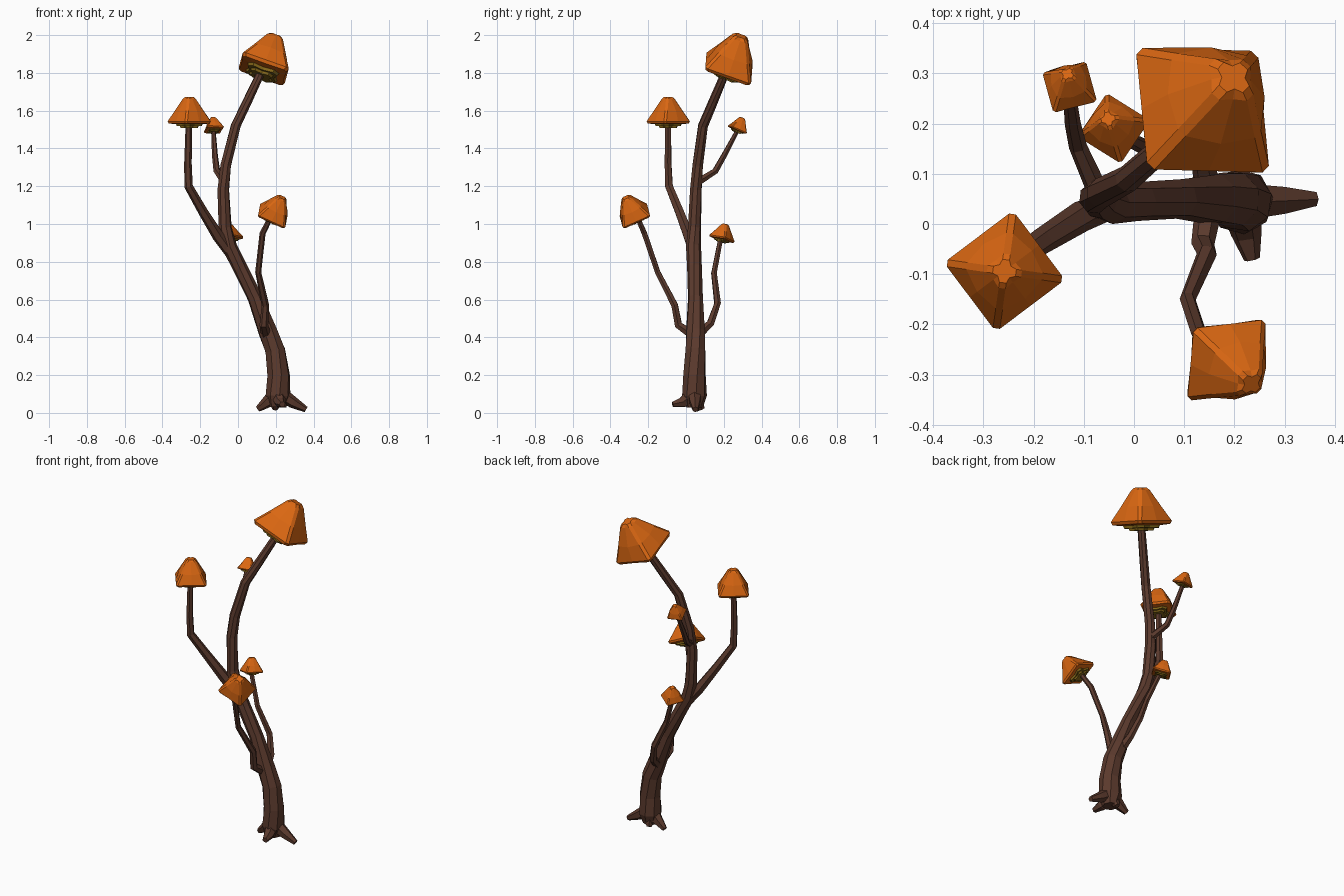
import bpy, bmesh, math
from mathutils import Vector, Matrix


def material(name, rgb):
    m = bpy.data.materials.new(name)
    m.diffuse_color = (*rgb, 1)
    return m


BARK = material("dark brown bark", (0.105, 0.042, 0.026))
ORANGE = material("orange cap", (0.70, 0.135, 0.006))
GILL = material("olive gills", (0.24, 0.14, 0.01))


def finish(name, bm, mats):
    bmesh.ops.recalc_face_normals(bm, faces=bm.faces)
    me = bpy.data.meshes.new(name)
    bm.to_mesh(me)
    bm.free()
    for m in mats:
        me.materials.append(m)
    ob = bpy.data.objects.new(name, me)
    bpy.context.collection.objects.link(ob)
    return ob


def skin(bm, rings, mats=None):
    """Bridge rings of points into a closed faceted solid."""
    vs = [[bm.verts.new(p) for p in r] for r in rings]
    n = len(vs[0])
    for k, (a, b) in enumerate(zip(vs, vs[1:])):
        for i in range(n):
            j = (i + 1) % n
            f = bm.faces.new((a[i], a[j], b[j], b[i]))
            f.material_index = mats[k] if mats else 0
    bm.faces.new(vs[0][::-1])
    f = bm.faces.new(vs[-1])
    f.material_index = mats[-1] if mats else 0


def tube(name, path, sides, twist=0.0):
    """Tapered faceted tube through (x, y, z, radius) points."""
    pts = [Vector(p[:3]) for p in path]
    rings, side = [], Vector((1, 0, 0))
    for i, p in enumerate(pts):
        t = (pts[min(i + 1, len(pts) - 1)] - pts[max(i - 1, 0)]).normalized()
        side = side - t * side.dot(t)
        if side.length < 0.1:
            side = t.orthogonal()
        side.normalize()
        up = t.cross(side)
        ring = []
        for k in range(sides):
            a = math.tau * k / sides + twist * i
            ring.append(p + (side * math.cos(a) + up * math.sin(a)) * path[i][3])
        rings.append(ring)
    bm = bmesh.new()
    skin(bm, rings)
    finish(name, bm, [BARK])


def cap(name, centre, axis, r, yaw):
    """Four-sided cap: cut ridges, bulging faces, stepped gills below."""
    axis = Vector(axis).normalized()
    q = Vector((0, 0, 1)).rotation_difference(axis).to_matrix().to_4x4()
    place = Matrix.Translation(centre) @ q @ Matrix.Rotation(math.radians(yaw), 4, 'Z')

    # (corner radius, height, ridge half width, mid-face bulge, colour above)
    profile = [(0.20, 1.14, 0.06, 0.0, 0), (0.30, 1.06, 0.06, 0.02, 0),
               (0.66, 0.52, 0.06, 0.09, 0), (1.0, 0.03, 0.06, 0.03, 0),
               (0.94, -0.07, 0.07, 0.02, 0), (0.60, -0.10, 0.12, 0.0, 1),
               (0.56, -0.19, 0.12, 0.0, 1), (0.42, -0.19, 0.10, 0.0, 1),
               (0.38, -0.27, 0.10, 0.0, 1)]
    rings = []
    for cr, z, w, bulge, _ in profile:
        ring = []
        for k in range(4):
            turn = Matrix.Rotation(k * math.pi / 2, 3, 'Z')
            m = cr * 0.5 + bulge
            for x, y in ((cr, -w), (cr, w), (m, m)):
                ring.append(place @ (turn @ Vector((x, y, z)) * r))
        rings.append(ring)
    bm = bmesh.new()
    skin(bm, rings, [p[4] for p in profile])
    finish(name, bm, [ORANGE, GILL])


# Trunk
tube("trunk", [
    (0.21, 0.045, 0.03, 0.045), (0.212, 0.045, 0.09, 0.066), (0.215, 0.045, 0.20, 0.061),
    (0.197, 0.05, 0.33, 0.056), (0.158, 0.05, 0.43, 0.052), (0.09, 0.05, 0.61, 0.040),
    (0.01, 0.045, 0.77, 0.039), (-0.045, 0.04, 0.88, 0.040), (-0.068, 0.045, 0.98, 0.035),
    (-0.078, 0.052, 1.18, 0.032), (-0.065, 0.062, 1.31, 0.030), (-0.012, 0.09, 1.52, 0.027),
    (0.05, 0.145, 1.65, 0.025), (0.125, 0.212, 1.81, 0.022)], 8, 0.12)

# Roots
for i, (x, y, z) in enumerate([(0.36, 0.05, 0.018), (0.235, -0.07, 0.045),
                               (0.105, 0.06, 0.02), (0.195, 0.085, 0.02)]):
    mx, my = 0.21 + (x - 0.21) * 0.55, 0.045 + (y - 0.045) * 0.55
    tube(f"root_{i + 1}", [(0.21, 0.045, 0.11, 0.042), (mx, my, 0.055, 0.031),
                           (x, y, z, 0.016)], 6)

# Branch stems
tube("left_branch", [(-0.03, 0.045, 0.83, 0.028), (-0.105, 0.015, 0.935, 0.031),
                     (-0.185, -0.035, 1.065, 0.026), (-0.262, -0.09, 1.20, 0.023),
                     (-0.265, -0.095, 1.32, 0.020), (-0.26, -0.095, 1.54, 0.017)], 6)
tube("front_branch", [(0.15, 0.04, 0.41, 0.028), (0.137, -0.04, 0.465, 0.023),
                      (0.145, -0.06, 0.57, 0.020), (0.107, -0.15, 0.745, 0.016),
                      (0.13, -0.22, 0.95, 0.016), (0.17, -0.255, 1.03, 0.014)], 6)
tube("back_branch", [(0.15, 0.06, 0.41, 0.028), (0.135, 0.13, 0.475, 0.022),
                     (0.10, 0.167, 0.58, 0.019), (0.03, 0.148, 0.74, 0.016),
                     (-0.037, 0.183, 0.92, 0.014)], 6)
tube("upper_branch", [(-0.07, 0.06, 1.22, 0.022), (-0.112, 0.155, 1.28, 0.018),
                      (-0.122, 0.20, 1.36, 0.016), (-0.13, 0.27, 1.49, 0.012)], 6)

# Caps; leaning caps have one ridge facing the lean
cap("top_cap", (0.135, 0.225, 1.822), (0.32, 0.34, 0.88), 0.172, 47)
cap("left_cap", (-0.258, -0.094, 1.54), (0, 0, 1), 0.115, -8)
cap("front_cap", (0.183, -0.27, 1.043), (0.42, -0.40, 0.81), 0.106, -44)
cap("back_cap", (-0.04, 0.19, 0.922), (-0.012, 0.02, 0.08), 0.070, 12)
cap("upper_cap", (-0.128, 0.272, 1.50), (-0.005, 0.03, 0.07), 0.060, 60)
